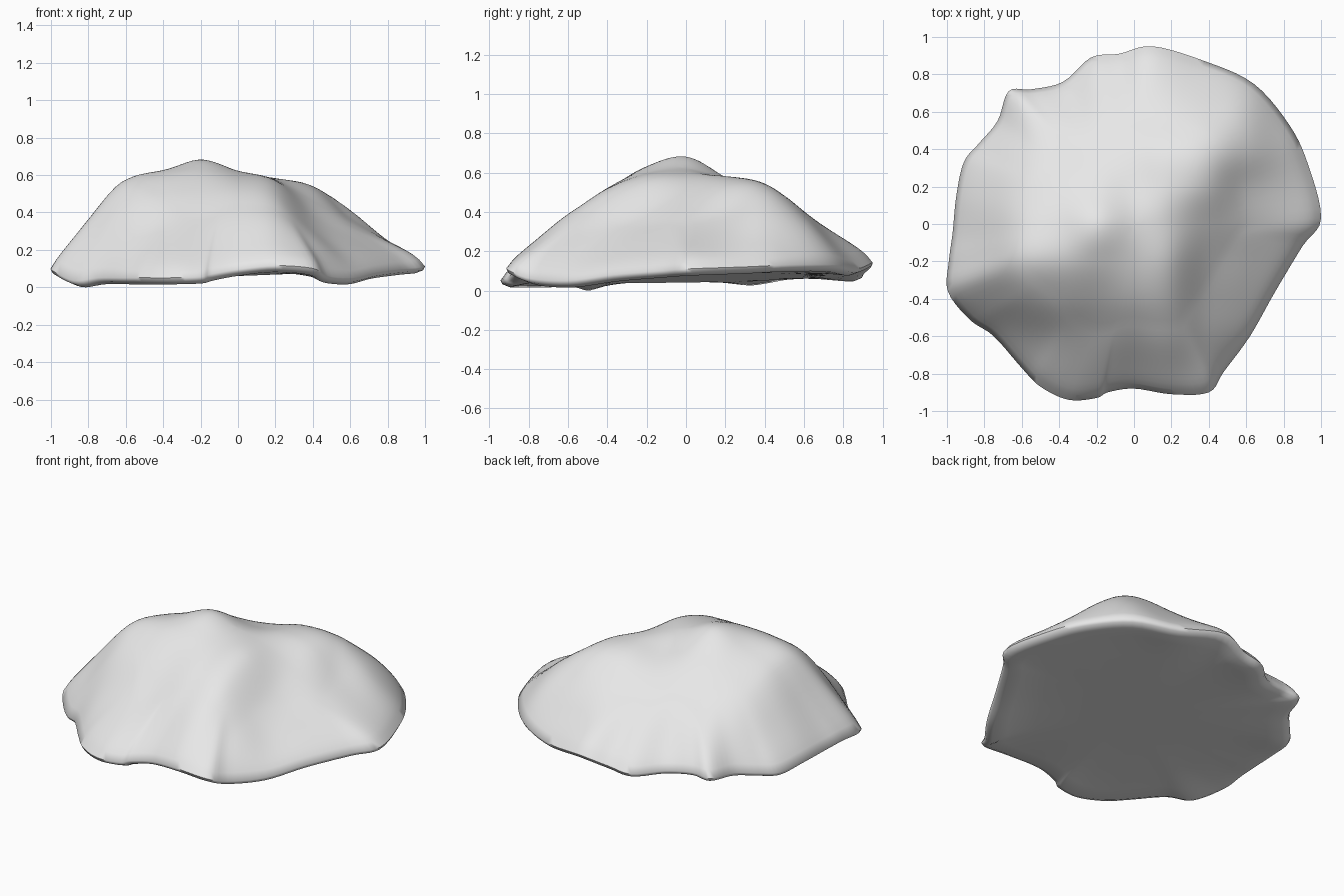
import bpy, bmesh, math
from mathutils import Vector

if "Cube" in bpy.data.objects:
    bpy.data.objects.remove(bpy.data.objects["Cube"])

# Ragged rim of the mound, counter-clockwise (x, y, z)
RIM = [Vector(p) for p in (
    (1.0, .03, .11), (.93, .32, .12), (.83, .53, .13), (.64, .75, .13),
    (.38, .87, .11), (.1, .95, .14), (-.08, .91, .1), (-.23, .89, .08),
    (-.38, .76, .09), (-.55, .72, .11), (-.67, .71, .1), (-.73, .55, .09),
    (-.83, .43, .07), (-.91, .33, .06), (-.95, .15, .08), (-.97, -.05, .09),
    (-.99, -.2, .1), (-.995, -.36, .09), (-.88, -.51, .035), (-.75, -.6, .05),
    (-.6, -.77, .05), (-.5, -.87, .05), (-.35, -.94, .05), (-.2, -.93, .055),
    (-.14, -.9, .07), (0, -.88, .095), (.2, -.91, .115), (.4, -.9, .1),
    (.48, -.79, .06), (.62, -.6, .05), (.75, -.37, .08), (.9, -.12, .1))]

# Relief every 0.2 units: rows from front to back, columns from left to right
RELIEF = (
    (-.10, .09, .17, .19, .215, .235, .17, -.02, -.15),
    (.08, .25, .32, .345, .375, .375, .25, .08, -.06),
    (.29, .45, .50, .51, .52, .49, .31, .16, .03),
    (.41, .57, .615, .63, .60, .56, .38, .25, .12),
    (.36, .535, .61, .68, .62, .575, .46, .335, .205),
    (.27, .44, .53, .575, .56, .58, .53, .37, .235),
    (.16, .32, .40, .455, .495, .54, .525, .41, .235),
    (.05, .19, .27, .33, .37, .40, .40, .35, .17),
    (-.05, .07, .13, .19, .24, .26, .24, .18, .05))


def spline(a, b, c, d, t):
    """Smooth curve from b to c."""
    return b + (c - a) * (t / 2) + (a * 2 - b * 5 + c * 4 - d) * (t * t / 2) \
        + (b * 3 - a - c * 3 + d) * (t ** 3 / 2)


def around(points, u):
    """Sample a closed loop, u in 0..1."""
    n = len(points)
    i = math.floor(u * n)
    return spline(*(points[(i + k) % n] for k in (-1, 0, 1, 2)), u * n - i)


def along(row, t):
    """Sample an open row, running straight on past its ends."""
    n = len(row) - 1
    if t <= 0:
        return row[0] + (row[1] - row[0]) * t
    if t >= n:
        return row[n] + (row[n] - row[n - 1]) * (t - n)
    i = int(t)
    r = [2 * row[0] - row[1], *row, 2 * row[n] - row[n - 1]]
    return spline(*r[i:i + 4], t - i)


def relief(x, y):
    return along([along(row, x / .2 + 4) for row in RELIEF], y / .2 + 4)


def column(u):
    """One strip of points from the middle, over the rim, to under the base."""
    rim = around(RIM, u)
    fix = rim.z - relief(rim.x, rim.y)
    pts = []
    for k in range(1, 33):
        f = k / 32
        x, y = rim.x * f, rim.y * f
        w = min(max((f - .6) / .4, 0), 1)
        lip = .035 * w * (1 - f ** 24)                 # rounded edge
        pts.append(Vector((x, y, relief(x, y) + fix * w * w * (3 - 2 * w) + lip)))
    for f, drop, mix in ((.99, .02, 0), (.95, .035, 0), (.85, .03, .5),
                         (.65, 0, 1), (.35, 0, 1)):    # underside
        x, y = rim.x * f, rim.y * f
        floor = .065 + .04 * x + .01 * y
        pts.append(Vector((x, y, (rim.z - drop) * (1 - mix) + floor * mix)))
    return pts


# Mound: rings of quads closed by a fan on top and under the base
bm = bmesh.new()
N = 160
cols = [[bm.verts.new(p) for p in column(j / N)] for j in range(N)]
top = bm.verts.new((0, 0, relief(0, 0)))
base = bm.verts.new((0, 0, .065))
for j in range(N):
    a, b = cols[j], cols[(j + 1) % N]
    bm.faces.new((top, a[0], b[0]))
    bm.faces.new((base, b[-1], a[-1]))
    for k in range(len(a) - 1):
        bm.faces.new((a[k], a[k + 1], b[k + 1], b[k]))
low = min(v.co.z for v in bm.verts)
bmesh.ops.translate(bm, verts=bm.verts, vec=(0, 0, -low))
bmesh.ops.recalc_face_normals(bm, faces=bm.faces)

mesh = bpy.data.meshes.new("rock_mound")
bm.to_mesh(mesh)
bm.free()
rock = bpy.data.objects.new("rock_mound", mesh)
bpy.context.collection.objects.link(rock)

stone = bpy.data.materials.new("pale_grey_stone")
stone.diffuse_color = (.8, .8, .8, 1)
stone.use_nodes = True
stone.node_tree.nodes["Principled BSDF"].inputs["Base Color"].default_value = stone.diffuse_color
mesh.materials.append(stone)

bpy.context.view_layer.objects.active = rock
rock.select_set(True)
bpy.ops.object.shade_smooth_by_angle(angle=math.radians(60))
